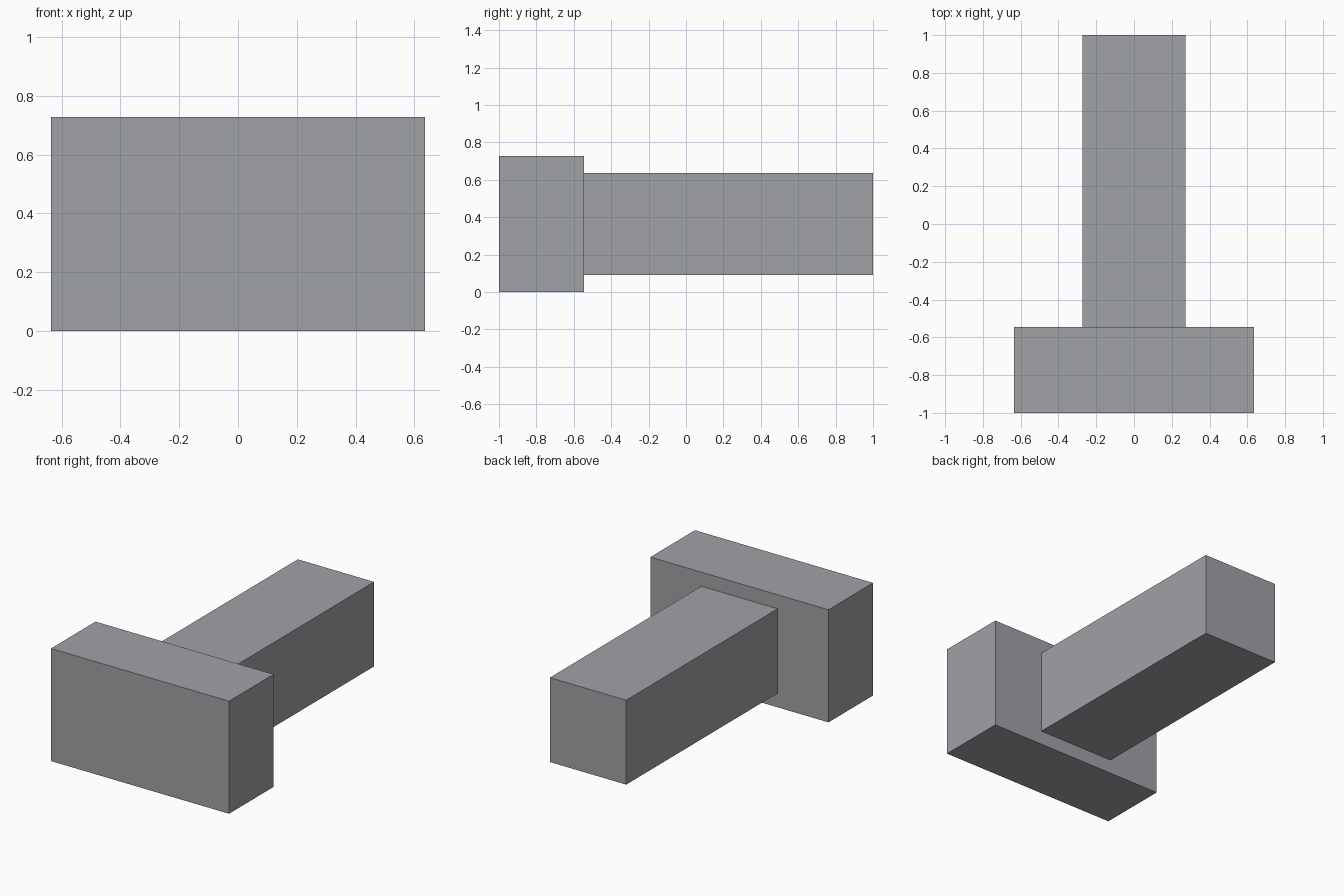
import bpy

cube = bpy.data.objects.get("Cube")
if cube:
    bpy.data.objects.remove(cube, do_unlink=True)

# Plain grey finish
GREY = (0.35, 0.36, 0.38, 1.0)
grey = bpy.data.materials.new("plain_grey")
grey.use_nodes = True
grey.diffuse_color = GREY
grey.node_tree.nodes["Principled BSDF"].inputs["Base Color"].default_value = GREY


def block(name, low, high):
    """Flat-faced box spanning two opposite corners."""
    centre = [(a + b) / 2 for a, b in zip(low, high)]
    bpy.ops.mesh.primitive_cube_add(size=1, location=centre)
    part = bpy.context.object
    part.name = name
    part.scale = [b - a for a, b in zip(low, high)]
    bpy.ops.object.transform_apply(location=False, rotation=False, scale=True)
    part.data.materials.append(grey)
    return part


UNIT = 2 / 11          # proportions follow a simple module
HEIGHT = 4 * UNIT
JOIN_Y = -1 + 2.5 * UNIT

# Wide head across the front
block("head", (-3.5 * UNIT, -1, 0), (3.5 * UNIT, JOIN_Y, HEIGHT))

# Square shaft running back from the middle of the head
half = 1.5 * UNIT
block("shaft", (-half, JOIN_Y, HEIGHT / 2 - half), (half, 1, HEIGHT / 2 + half))
